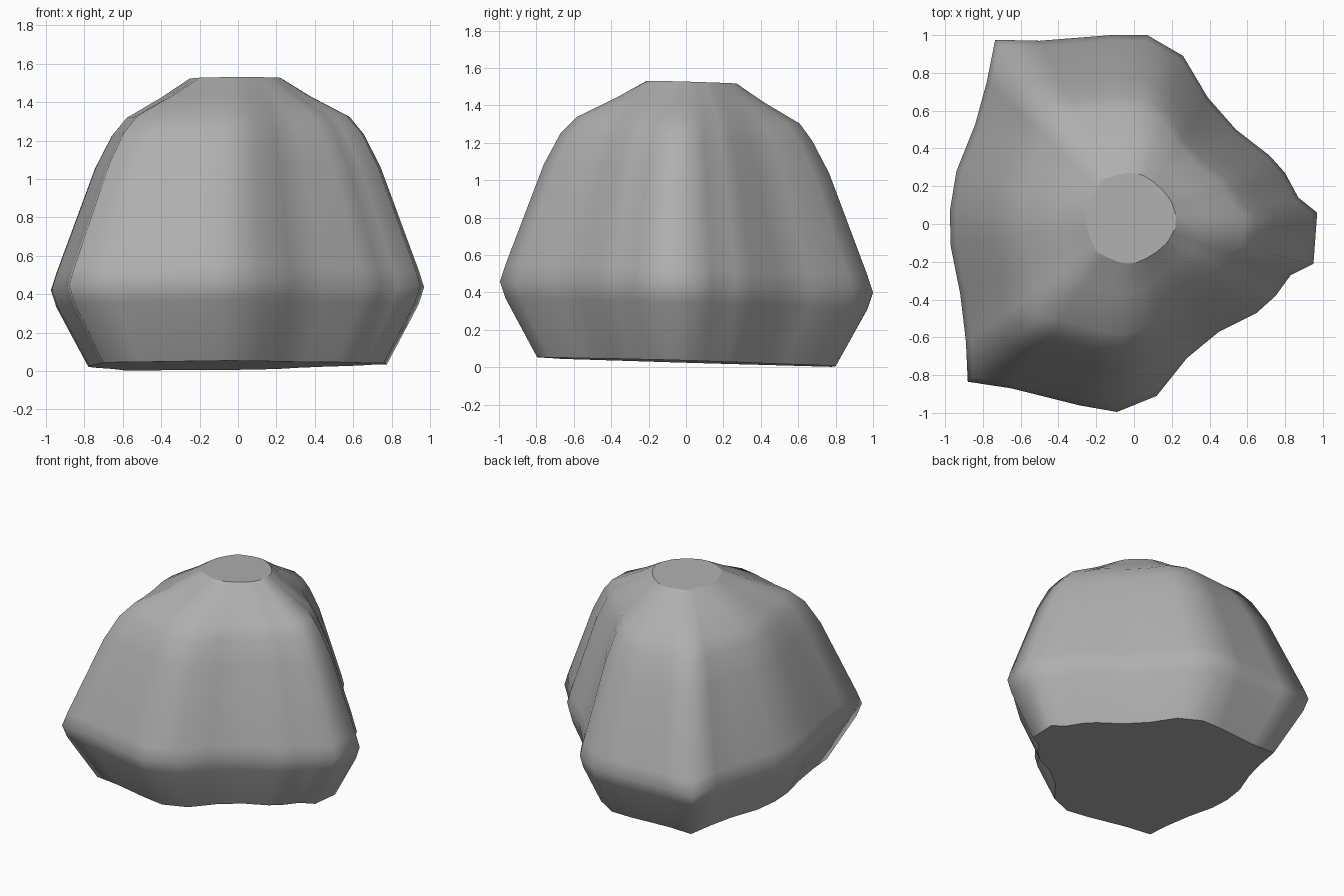
import bpy, bmesh
from mathutils import Vector

# Widest outline of the boulder, seen from above
OUTLINE = [(0.97, 0.06), (0.87, 0.14), (0.80, 0.27), (0.72, 0.36), (0.54, 0.50),
           (0.39, 0.67), (0.26, 0.89), (0.07, 1.0), (-0.12, 1.0), (-0.50, 0.97),
           (-0.735, 0.975), (-0.78, 0.75), (-0.84, 0.53), (-0.94, 0.28), (-0.975, 0.07),
           (-0.97, -0.12), (-0.92, -0.37), (-0.89, -0.62), (-0.88, -0.835), (-0.65, -0.87),
           (-0.29, -0.96), (-0.09, -0.995), (0.12, -0.91), (0.28, -0.71), (0.45, -0.57),
           (0.65, -0.47), (0.75, -0.38), (0.83, -0.27), (0.95, -0.21)]

# Rings: height, scale, how far the outline relaxes to a circle, x and y shift
RINGS = [(0.03, 0.80, 0.0, 0.0, 0.0), (0.34, 0.97, 0.0, 0.0, 0.0), (0.43, 1.0, 0.0, 0.0, 0.0),
         (0.52, 0.97, 0.0, 0.0, 0.0), (1.06, 0.765, 0.0, 0.0, 0.0), (1.23, 0.675, 0.0, 0.0, 0.0),
         (1.32, 0.60, 0.05, 0.0, 0.01), (1.43, 0.40, 0.3, -0.01, 0.02),
         (1.525, 0.25, 0.75, -0.015, 0.03)]

bm = bmesh.new()
loops = []
for z, scale, roundness, dx, dy in RINGS:
    ring = []
    for x, y in OUTLINE:
        p = Vector((x, y))
        p = p.lerp(p.normalized() * 0.95, roundness) * scale + Vector((dx, dy))
        # the whole stone leans slightly
        ring.append(bm.verts.new((p.x, p.y, max(0.0, z - 0.03 * p.y + 0.008 * p.x))))
    loops.append(ring)

# Softly shaded sides
n = len(OUTLINE)
for low, high in zip(loops, loops[1:]):
    for i in range(n):
        j = (i + 1) % n
        bm.faces.new((low[i], low[j], high[j], high[i])).smooth = True

# Flat underside and flat crown
bm.faces.new(loops[0][::-1])
bm.faces.new(loops[-1])
bmesh.ops.recalc_face_normals(bm, faces=bm.faces)

mesh = bpy.data.meshes.new("boulder")
bm.to_mesh(mesh)
bm.free()
boulder = bpy.data.objects.new("boulder", mesh)
bpy.context.collection.objects.link(boulder)

# Dark stone colour
stone = bpy.data.materials.new("stone")
stone.diffuse_color = (0.43, 0.43, 0.43, 1.0)
mesh.materials.append(stone)
